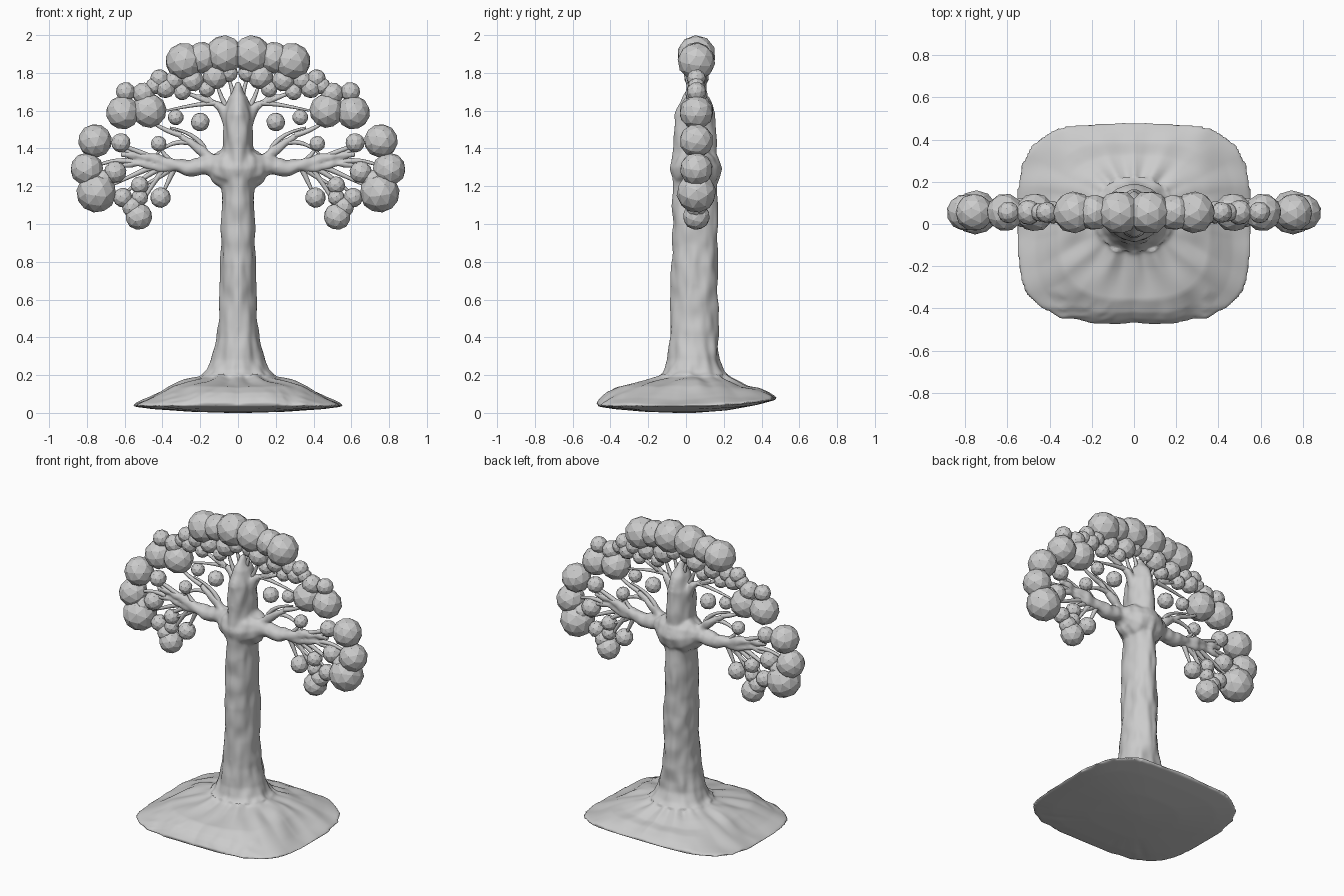
import bpy, bmesh, math, random
from mathutils import Vector, Euler, Matrix, noise

random.seed(4)
CY = 0.055  # plane of the crown


def add_mesh(name, bm):
    me = bpy.data.meshes.new(name)
    bm.to_mesh(me)
    bm.free()
    ob = bpy.data.objects.new(name, me)
    bpy.context.collection.objects.link(ob)
    return ob


def join(objs, name):
    bpy.ops.object.select_all(action='DESELECT')
    for o in objs:
        o.select_set(True)
    bpy.context.view_layer.objects.active = objs[0]
    bpy.ops.object.convert(target='MESH')
    bpy.ops.object.join()
    ob = bpy.context.view_layer.objects.active
    ob.name = name
    return ob


def tubes(name, paths, sides):
    """Tapered tubes through (x, z, radius) points, made on both sides."""
    cu = bpy.data.curves.new(name, 'CURVE')
    cu.dimensions = '3D'
    cu.bevel_depth = 1.0
    cu.bevel_resolution = sides
    cu.use_fill_caps = True
    for s in (1, -1):
        for path in paths:
            sp = cu.splines.new('NURBS')
            sp.points.add(len(path) - 1)
            for p, (x, z, r) in zip(sp.points, path):
                p.co = (s * x, CY, z, 1)
                p.radius = r
            sp.order_u = 3
            sp.use_endpoint_u = True
            sp.resolution_u = 8
    ob = bpy.data.objects.new(name, cu)
    bpy.context.collection.objects.link(ob)
    return ob


# Trunk and mound: stacked rings (z, half width, front y, back y, squareness)
rings = [
    (0.000, 0.05, -0.05, 0.05, 2), (0.006, 0.25, -0.22, 0.22, 3),
    (0.020, 0.45, -0.38, 0.38, 3.6), (0.034, 0.56, -0.468, 0.48, 3.6),
    (0.048, 0.54, -0.468, 0.475, 3.6), (0.075, 0.47, -0.45, 0.44, 3.4),
    (0.105, 0.415, -0.42, 0.39, 3.2), (0.14, 0.36, -0.36, 0.33, 3),
    (0.168, 0.29, -0.22, 0.28, 2.6), (0.188, 0.205, -0.145, 0.235, 2.2),
    (0.22, 0.17, -0.115, 0.205, 2), (0.28, 0.14, -0.095, 0.178, 2),
    (0.40, 0.112, -0.088, 0.172, 2), (0.60, 0.098, -0.08, 0.17, 2),
    (0.85, 0.09, -0.075, 0.168, 2), (1.20, 0.084, -0.072, 0.165, 2),
    (1.40, 0.078, -0.072, 0.165, 2), (1.58, 0.07, -0.058, 0.155, 2),
    (1.67, 0.05, -0.025, 0.125, 2), (1.75, 0.012, 0.04, 0.07, 2),
]
N = 96
bm = bmesh.new()
loops = []
for z, rx, y0, y1, n in rings:
    loop = []
    for i in range(N):
        a = 2 * math.pi * i / N
        c, s = math.cos(a), math.sin(a)
        x = rx * math.copysign(abs(c) ** (2 / n), c)
        y = (y0 + y1) / 2 + (y1 - y0) / 2 * math.copysign(abs(s) ** (2 / n), s)
        zz = z
        if z < 0.13:  # lifted back rim, ruffled front rim
            zz += 0.035 * max(0, y / 0.47) ** 2
            if y < -0.3:
                k = noise.noise(Vector((abs(x) * 16, 3, 1)))
                y -= 0.018 * k
                zz += 0.012 * max(0, k)
        loop.append(bm.verts.new((x, y, zz)))
    loops.append(loop)
for a, b in zip(loops, loops[1:]):
    for i in range(N):
        j = (i + 1) % N
        bm.faces.new((a[i], a[j], b[j], b[i]))
bm.faces.new(loops[0][::-1])
bm.faces.new(loops[-1])
trunk = add_mesh("trunk", bm)

# Main branches, fused with the trunk
limbs = [
    [(0, 1.29, .14), (.09, 1.30, .11), (.15, 1.315, .05), (.24, 1.29, .045),
     (.36, 1.315, .033), (.48, 1.36, .022), (.62, 1.37, .014)],
    [(.12, 1.33, .04), (.18, 1.38, .024), (.27, 1.45, .02), (.36, 1.49, .012)],
    [(.28, 1.30, .03), (.42, 1.29, .025), (.55, 1.335, .018), (.66, 1.29, .012)],
    [(.02, 1.50, .05), (.07, 1.60, .025), (.14, 1.65, .018), (.22, 1.68, .012)],
]
tree = join([trunk, tubes("limbs", limbs, 4)], "trunk_and_limbs")
rm = tree.modifiers.new("fuse", 'REMESH')
rm.mode = 'VOXEL'
rm.voxel_size = 0.0095
sm = tree.modifiers.new("soften", 'SMOOTH')
sm.factor = 0.5
sm.iterations = 4
for m in ("fuse", "soften"):
    bpy.ops.object.modifier_apply(modifier=m)

# Bark and root ripples
moves = []
for v in tree.data.vertices:
    x, y, z = v.co
    if z > 0.2:
        d = 0.011 * noise.noise(Vector((abs(x) * 20, y * 20, z * 9)))
    else:
        a = math.atan2(y - CY, abs(x))
        d = 0.016 * noise.noise(Vector((a * 4, math.hypot(x, y) * 5, 2)))
        d *= 1 if v.normal.z > 0.2 else 0
    moves.append(v.co + v.normal * d)
for v, co in zip(tree.data.vertices, moves):
    v.co = co
low = min(v.co.z for v in tree.data.vertices)
for v in tree.data.vertices:
    if v.co.z < 0.12:
        v.co.z -= low
for p in tree.data.polygons:
    p.use_smooth = True

# Thin twigs reaching to the leaf balls
twig_ends = [
    (.44, 1.345, .62, 1.43, .74, 1.44), (.55, 1.36, .62, 1.40, .64, 1.45),
    (.25, 1.43, .36, 1.45, .44, 1.36), (.30, 1.47, .42, 1.50, .50, 1.58),
    (.18, 1.40, .22, 1.48, .36, 1.51), (.36, 1.29, .45, 1.22, .52, 1.20),
    (.34, 1.29, .38, 1.20, .41, 1.14), (.42, 1.29, .52, 1.24, .62, 1.14),
    (.46, 1.30, .58, 1.25, .72, 1.18), (.40, 1.28, .48, 1.18, .53, 1.06),
    (.56, 1.33, .68, 1.35, .78, 1.29), (.12, 1.64, .20, 1.64, .38, 1.60),
    (.16, 1.65, .24, 1.68, .36, 1.73), (.05, 1.60, .10, 1.68, .12, 1.78),
    (.08, 1.60, .16, 1.66, .24, 1.76), (.02, 1.66, .03, 1.72, .06, 1.80),
    (.34, 1.32, .40, 1.37, .42, 1.42),
]
twigs = join([tubes("twigs", [[(a, b, .016), (c, d, .010), (e, f, .006)]
                              for a, b, c, d, e, f in twig_ends], 2)], "twigs")
for p in twigs.data.polygons:
    p.use_smooth = True

# Faceted leaf balls (x, z, radius), mirrored
balls = [
    (.072, 1.897, .103), (.19, 1.88, .085), (.285, 1.86, .1), (.415, 1.77, .05),
    (.595, 1.70, .052), (.61, 1.59, .09), (.47, 1.60, .092), (.50, 1.69, .06),
    (.757, 1.44, .09), (.62, 1.43, .052), (.80, 1.29, .088), (.65, 1.275, .06),
    (.75, 1.165, .106), (.61, 1.14, .052), (.525, 1.04, .072), (.41, 1.14, .055),
    (.52, 1.205, .048), (.56, 1.09, .055), (.52, 1.14, .045), (.20, 1.54, .05),
    (.33, 1.565, .042), (.42, 1.425, .042), (.24, 1.76, .06), (.295, 1.70, .045),
    (.34, 1.76, .05), (.12, 1.78, .068), (.05, 1.80, .05), (.165, 1.715, .045),
    (.385, 1.72, .055), (.445, 1.73, .045), (.72, 1.23, .06),
]
bm = bmesh.new()
for x, z, r in balls:
    rot = Euler([random.uniform(0, 6.28) for _ in range(3)]).to_matrix().to_4x4()
    for s in (1, -1):
        mat = (Matrix.Diagonal((s, 1, 1, 1)) @ Matrix.Translation((x, CY, z)) @ rot)
        geo = bmesh.ops.create_icosphere(bm, subdivisions=2, radius=r, matrix=mat)
        if s < 0:
            faces = {f for v in geo['verts'] for f in v.link_faces}
            bmesh.ops.reverse_faces(bm, faces=list(faces))
add_mesh("leaf_balls", bm)
